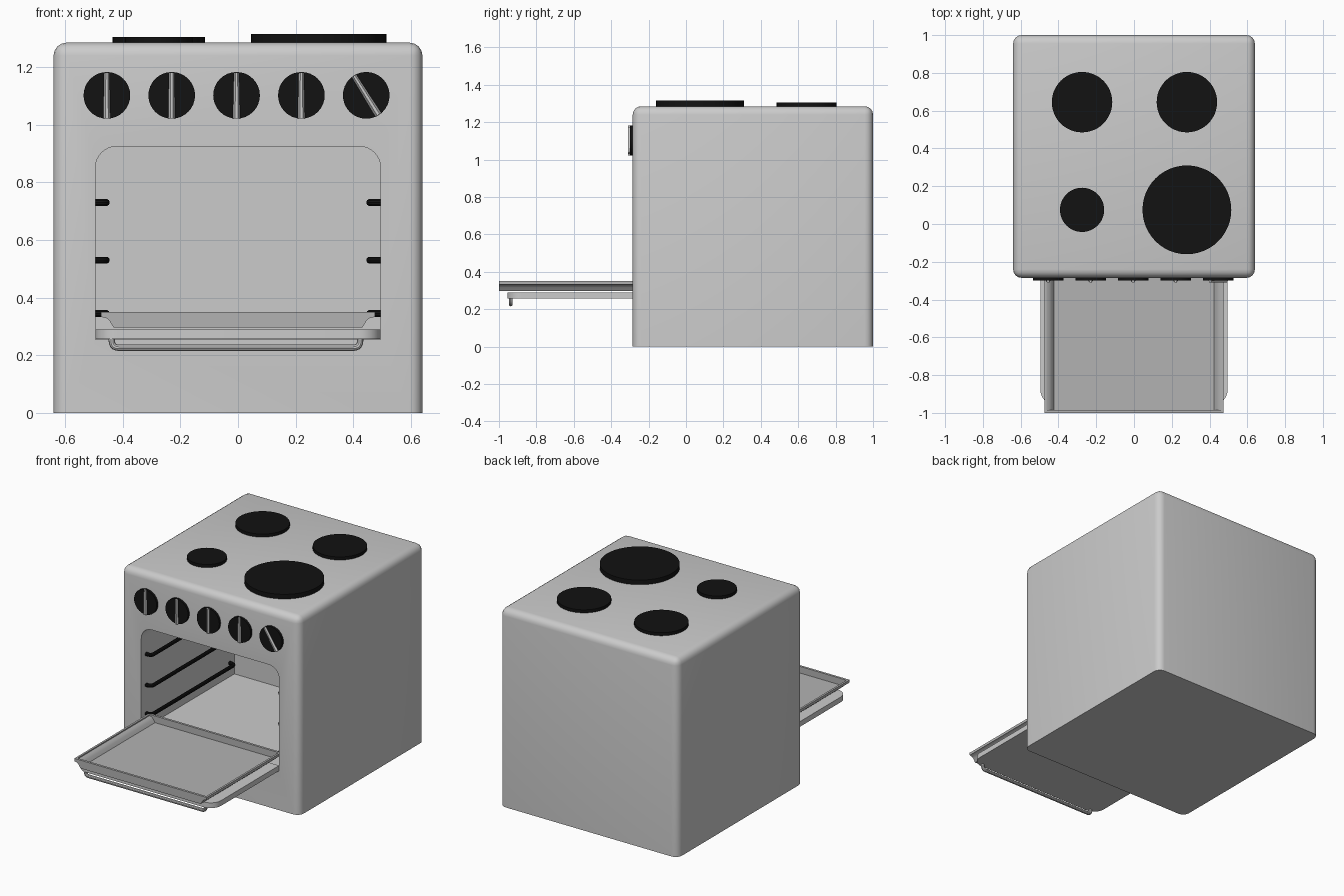
import bpy, bmesh, math
from mathutils import Vector, Matrix

if "Cube" in bpy.data.objects:
    bpy.data.objects.remove(bpy.data.objects["Cube"])

FRONT = -0.285


def material(name, v):
    m = bpy.data.materials.new(name)
    m.diffuse_color = (v, v, v, 1)
    m.use_nodes = True
    m.node_tree.nodes["Principled BSDF"].inputs["Base Color"].default_value = m.diffuse_color
    return m


BLACK = material("black", 0.006)
DARK = material("dark_grey", 0.45)


def finish(name, bm, mat=None, smooth=True):
    bmesh.ops.recalc_face_normals(bm, faces=bm.faces[:])
    me = bpy.data.meshes.new(name)
    bm.to_mesh(me)
    bm.free()
    ob = bpy.data.objects.new(name, me)
    bpy.context.collection.objects.link(ob)
    if mat:
        me.materials.append(mat)
    if smooth:
        shade(ob)
    return ob


def shade(ob):
    bpy.ops.object.select_all(action='DESELECT')
    ob.select_set(True)
    bpy.context.view_layer.objects.active = ob
    bpy.ops.object.shade_smooth_by_angle(angle=math.radians(35))


def prism(name, pts, lo, hi, axis, mat=None):
    """Extrude a 2D outline along y (outline in x, z) or z (outline in x, y)."""
    place = (lambda p, t: (p[0], t, p[1])) if axis == 'y' else (lambda p, t: (p[0], p[1], t))
    bm = bmesh.new()
    a = [bm.verts.new(place(p, lo)) for p in pts]
    b = [bm.verts.new(place(p, hi)) for p in pts]
    bm.faces.new(a)
    bm.faces.new(b)
    for i in range(len(pts)):
        j = (i + 1) % len(pts)
        bm.faces.new((a[i], a[j], b[j], b[i]))
    return finish(name, bm, mat)


def disc(name, loc, r, h, rot=Matrix(), seg=48):
    bm = bmesh.new()
    bmesh.ops.create_cone(bm, cap_ends=True, segments=seg, radius1=r, radius2=r, depth=h,
                          matrix=Matrix.Translation(loc) @ rot)
    return finish(name, bm, BLACK)


def tube(name, pts, r, bend, mat=None):
    """Round bar along a path with rounded corners."""
    pts = [Vector(p) for p in pts]
    path = [pts[0]]
    for p, c, n in zip(pts, pts[1:], pts[2:]):
        s, e = c + (p - c).normalized() * bend, c + (n - c).normalized() * bend
        for i in range(6):
            t = i / 5
            path.append(s * (1 - t) ** 2 + c * 2 * t * (1 - t) + e * t * t)
    path.append(pts[-1])
    cu = bpy.data.curves.new(name, 'CURVE')
    cu.dimensions = '3D'
    cu.bevel_depth = r
    cu.bevel_resolution = 3
    cu.use_fill_caps = True
    sp = cu.splines.new('POLY')
    sp.points.add(len(path) - 1)
    for q, v in zip(sp.points, path):
        q.co = (*v, 1)
    if mat:
        cu.materials.append(mat)
    ob = bpy.data.objects.new(name, cu)
    bpy.context.collection.objects.link(ob)
    bpy.ops.object.select_all(action='DESELECT')
    ob.select_set(True)
    bpy.context.view_layer.objects.active = ob
    bpy.ops.object.convert(target='MESH')
    shade(bpy.context.object)


# Door outline: square at the hinge, rounded at the free edge
def door_outline(h, w=0.495, r=0.075, n=8):
    arc = [(w - r + r * math.cos(a), h - r + r * math.sin(a))
           for a in (i / n * math.pi / 2 for i in range(n + 1))]
    return [(-w, 0), (w, 0)] + arc + [(-x, z) for x, z in reversed(arc)]


# Body: rounded box with flat bottom
bm = bmesh.new()
bmesh.ops.create_cube(bm, size=1)
for v in bm.verts:
    v.co = ((v.co.x) * 1.28, FRONT + (v.co.y + 0.5) * 1.285, (v.co.z + 0.5) * 1.285)
edges = [e for e in bm.edges if max(v.co.z for v in e.verts) > 0.1]
bmesh.ops.bevel(bm, geom=edges, offset=0.045, segments=4, profile=0.5, affect='EDGES')
body = finish("oven_body", bm, smooth=False)

# Oven cavity
opening = [(x, z + 0.255) for x, z in door_outline(0.67)]
cutter = prism("cavity_cutter", opening, FRONT - 0.2, 0.67, 'y')
mod = body.modifiers.new("cavity", 'BOOLEAN')
mod.operation = 'DIFFERENCE'
mod.solver = 'EXACT'
mod.object = cutter
bpy.context.view_layer.objects.active = body
bpy.ops.object.modifier_apply(modifier=mod.name)
bpy.data.objects.remove(cutter)
shade(body)

# Open door and its handle
prism("oven_door", [(x, FRONT - y) for x, y in door_outline(0.67)], 0.256, 0.29, 'z')
hy = -0.937
tube("door_handle", [(-0.438, hy, 0.262), (-0.438, hy, 0.226),
                     (0.424, hy, 0.226), (0.424, hy, 0.262)], 0.011, 0.025)

# Shelf rails on both cavity walls
for s, side in ((-1, "left"), (1, "right")):
    for i, z in enumerate((0.345, 0.53, 0.73)):
        tube(f"shelf_rail_{side}_{i + 1}",
             [(s * 0.505, -0.235, z), (s * 0.457, -0.235, z),
              (s * 0.457, 0.62, z), (s * 0.505, 0.62, z)], 0.012, 0.025, BLACK)

# Baking tray: extruded lipped channel closed by end plates
outer = [(-0.475, 0.35), (-0.475, 0.333), (-0.455, 0.328), (-0.445, 0.318), (-0.432, 0.297)]
inner = [(-0.462, 0.35), (-0.462, 0.343), (-0.447, 0.337), (-0.436, 0.326), (-0.424, 0.307)]


def mirrored(pts):
    return pts + [(-x, z) for x, z in reversed(pts)]


prism("baking_tray", mirrored(outer) + mirrored(inner)[::-1], -0.985, -0.245, 'y', DARK)
prism("tray_front", mirrored(outer), -1.0, -0.985, 'y', DARK)
prism("tray_back", mirrored(outer), -0.245, -0.23, 'y', DARK)

# Hotplates
for name, x, y, r, h in (("back_left", -0.275, 0.645, 0.16, 0.02),
                         ("back_right", 0.28, 0.645, 0.16, 0.02),
                         ("front_left", -0.275, 0.075, 0.117, 0.02),
                         ("front_right", 0.28, 0.075, 0.235, 0.03)):
    disc(f"hotplate_{name}", (x, y, 1.28 + h / 2), r, h + 0.01)

# Control knobs with raised grips, the last one turned
for i in range(5):
    c = Vector((-0.455 + 0.225 * i, FRONT, 1.102))
    disc(f"knob_{i + 1}", c - Vector((0, 0.005, 0)), 0.081, 0.02,
         Matrix.Rotation(math.pi / 2, 4, 'X'), 32)
    grip = prism(f"knob_grip_{i + 1}", [(-0.014, -0.012), (-0.005, -0.026),
                                        (0.005, -0.026), (0.014, -0.012)], -0.08, 0.08, 'z')
    for v in grip.data.vertices:
        if v.co.z > 0:
            v.co.x *= 0.75
    grip.location = c
    grip.rotation_euler.y = math.radians(-32) if i == 4 else 0
